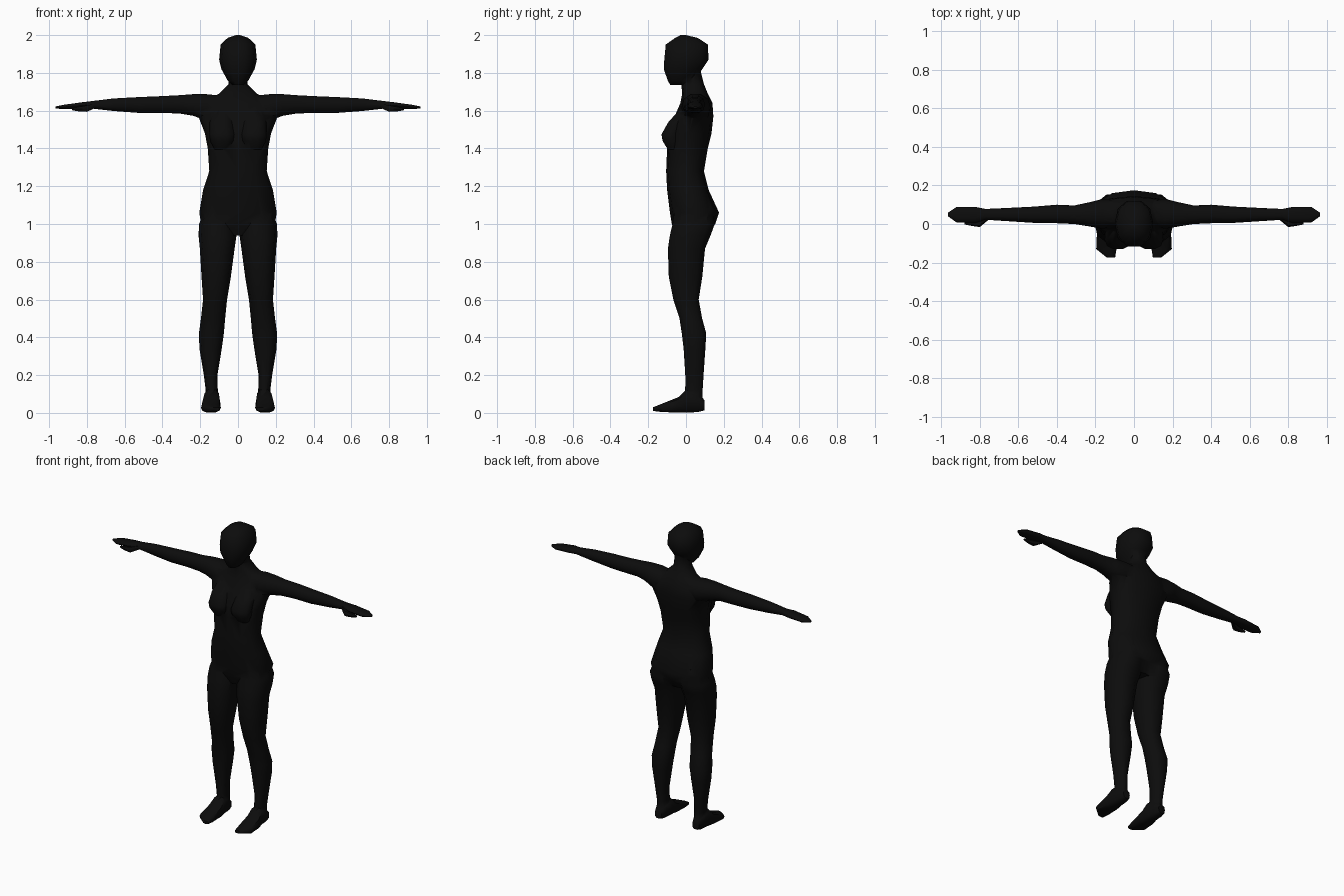
import bpy, bmesh, math

black = bpy.data.materials.new("near_black")
black.diffuse_color = (0.0037, 0.0037, 0.0037, 1)


def finish(bm, name):
    bmesh.ops.recalc_face_normals(bm, faces=bm.faces)
    me = bpy.data.meshes.new(name)
    bm.to_mesh(me)
    bm.free()
    me.materials.append(black)
    ob = bpy.data.objects.new(name, me)
    bpy.context.collection.objects.link(ob)
    return ob


def loft(name, axis, sections, side=1, n=10, power=0.85):
    """Skin rounded sections (t, a0, a1, b0, b1) along an axis; side=-1 mirrors in x."""
    bm = bmesh.new()
    rings = []
    for t, a0, a1, b0, b1 in sections:
        ring = []
        for i in range(n):
            an = 2 * math.pi * i / n
            c, s = math.cos(an), math.sin(an)
            a = (a0 + a1) / 2 + (a1 - a0) / 2 * math.copysign(abs(c) ** power, c)
            b = (b0 + b1) / 2 + (b1 - b0) / 2 * math.copysign(abs(s) ** power, s)
            x, y, z = {"x": (t, a, b), "y": (a, t, b), "z": (a, b, t)}[axis]
            ring.append(bm.verts.new((x * side, y, z)))
        rings.append(ring)
    for r, q in zip(rings, rings[1:]):
        for i in range(n):
            j = (i + 1) % n
            bm.faces.new((r[i], r[j], q[j], q[i]))
    bm.faces.new(rings[0])
    bm.faces.new(rings[-1])
    return finish(bm, name)


# Torso with shoulders and neck
body = loft("body", "z", [
    (0.94, -0.10, 0.10, -0.05, 0.11),
    (1.00, -0.195, 0.195, -0.075, 0.155),
    (1.06, -0.205, 0.205, -0.085, 0.175),
    (1.18, -0.185, 0.185, -0.10, 0.12),
    (1.28, -0.152, 0.152, -0.105, 0.095),
    (1.40, -0.160, 0.160, -0.10, 0.115),
    (1.48, -0.175, 0.175, -0.10, 0.135),
    (1.57, -0.210, 0.210, -0.06, 0.145),
    (1.64, -0.190, 0.190, -0.03, 0.14),
    (1.69, -0.100, 0.100, -0.02, 0.115),
    (1.74, -0.050, 0.050, -0.025, 0.095),
    (1.82, -0.050, 0.050, -0.025, 0.075)], n=12)

# Head
parts = [loft("head", "z", [
    (1.735, -0.030, 0.030, -0.085, 0.01),
    (1.76, -0.055, 0.055, -0.10, 0.05),
    (1.82, -0.088, 0.088, -0.122, 0.09),
    (1.87, -0.100, 0.100, -0.12, 0.125),
    (1.95, -0.092, 0.092, -0.112, 0.12),
    (1.985, -0.055, 0.055, -0.06, 0.065),
    (2.00, -0.012, 0.012, -0.03, 0.00)])]

for side, word in ((1, "left"), (-1, "right")):
    # Leg
    parts.append(loft(word + "_leg", "z", [
        (1.10, 0.040, 0.165, -0.06, 0.14),
        (1.00, 0.006, 0.206, -0.076, 0.157),
        (0.94, 0.008, 0.209, -0.09, 0.135),
        (0.87, 0.018, 0.202, -0.10, 0.105),
        (0.72, 0.038, 0.193, -0.095, 0.09),
        (0.60, 0.058, 0.185, -0.07, 0.07),
        (0.50, 0.068, 0.196, -0.037, 0.088),
        (0.42, 0.075, 0.207, -0.025, 0.11),
        (0.34, 0.086, 0.204, -0.015, 0.105),
        (0.20, 0.109, 0.181, -0.006, 0.095),
        (0.12, 0.107, 0.171, -0.006, 0.09),
        (0.04, 0.104, 0.173, -0.01, 0.091)], side))
    # Foot
    parts.append(loft(word + "_foot", "y", [
        (0.097, 0.115, 0.165, 0.012, 0.07),
        (0.06, 0.102, 0.177, 0.002, 0.11),
        (0.00, 0.096, 0.183, 0.0, 0.125),
        (-0.04, 0.092, 0.192, 0.0, 0.085),
        (-0.13, 0.091, 0.196, 0.004, 0.048),
        (-0.175, 0.098, 0.140, 0.01, 0.03)], side, power=0.7))
    # Arm and flat hand
    parts.append(loft(word + "_arm", "x", [
        (0.08, 0.00, 0.12, 1.58, 1.68),
        (0.16, -0.025, 0.13, 1.54, 1.69),
        (0.235, -0.012, 0.112, 1.57, 1.69),
        (0.31, 0.00, 0.096, 1.583, 1.684),
        (0.40, 0.004, 0.10, 1.586, 1.679),
        (0.52, 0.006, 0.09, 1.586, 1.674),
        (0.66, 0.015, 0.083, 1.597, 1.666),
        (0.77, 0.022, 0.078, 1.61, 1.652),
        (0.82, 0.006, 0.088, 1.61, 1.646),
        (0.92, 0.008, 0.089, 1.608, 1.632),
        (0.965, 0.04, 0.058, 1.611, 1.623)], side))
    # Thumb
    parts.append(loft(word + "_thumb", "x", [
        (0.75, 0.025, 0.05, 1.615, 1.64),
        (0.80, -0.016, 0.03, 1.592, 1.63),
        (0.84, -0.010, 0.02, 1.594, 1.622),
        (0.88, -0.002, 0.012, 1.602, 1.614)], side, n=6))
    # Breast
    parts.append(loft(word + "_breast", "z", [
        (1.395, 0.045, 0.125, -0.098, -0.03),
        (1.44, 0.018, 0.148, -0.126, -0.03),
        (1.475, 0.014, 0.152, -0.132, -0.03),
        (1.54, 0.025, 0.150, -0.095, 0.0),
        (1.60, 0.05, 0.13, -0.04, 0.02)], side))

# Merge the parts into one closed skin
bpy.context.view_layer.objects.active = body
for p in parts:
    m = body.modifiers.new("join", "BOOLEAN")
    m.operation = "UNION"
    m.solver = "EXACT"
    m.object = p
    bpy.ops.object.modifier_apply(modifier=m.name)
    bpy.data.objects.remove(p, do_unlink=True)

body.select_set(True)
bpy.ops.object.shade_smooth_by_angle(angle=math.radians(50))
